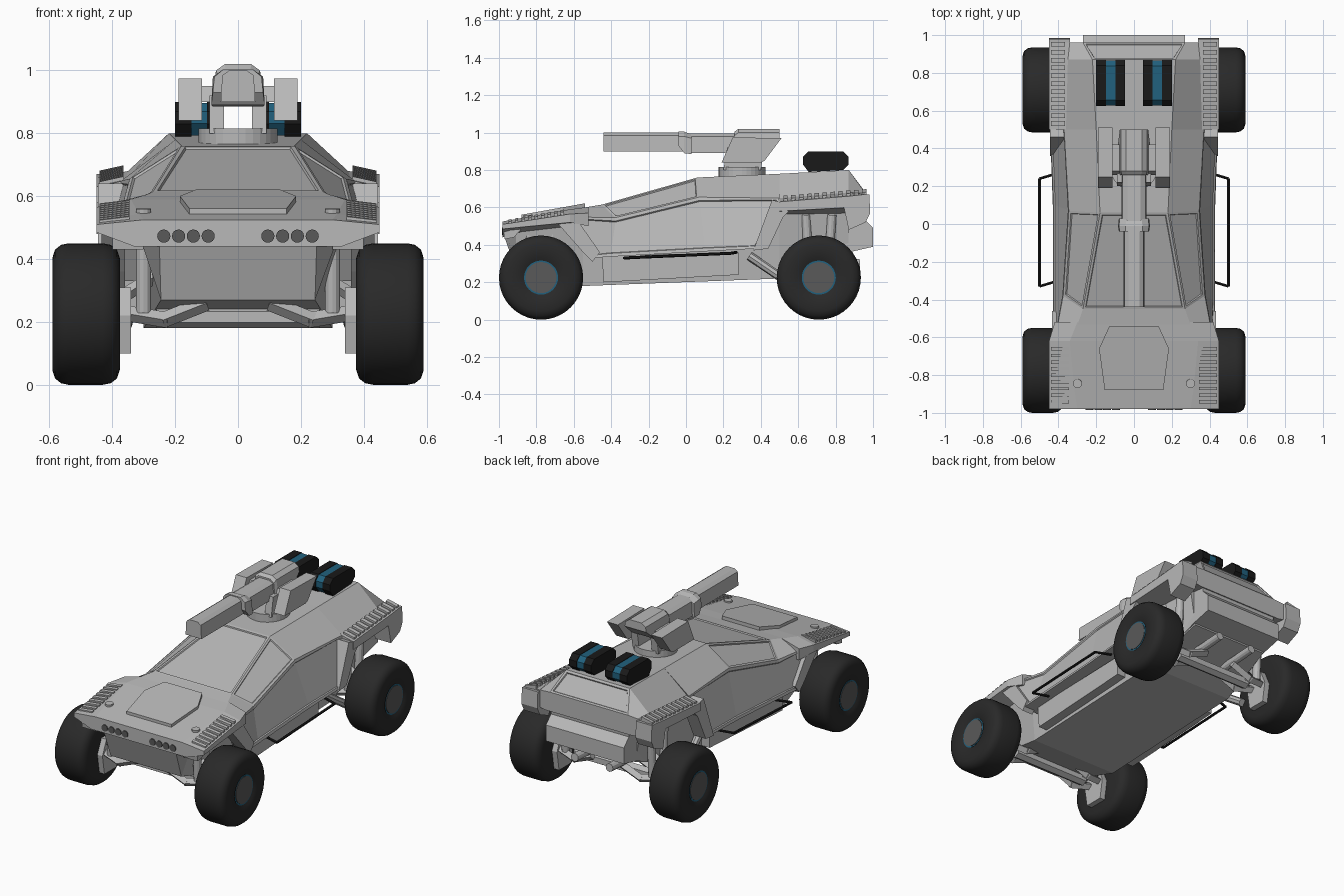
import bpy, bmesh, math
from mathutils import Vector, Matrix

cube = bpy.data.objects.get("Cube")
if cube:
    bpy.data.objects.remove(cube, do_unlink=True)


def material(name, r, g, b):
    m = bpy.data.materials.new(name)
    m.use_nodes = True
    m.diffuse_color = (r, g, b, 1)
    m.node_tree.nodes["Principled BSDF"].inputs["Base Color"].default_value = (r, g, b, 1)
    return m


GREY = material("armour grey", .48, .48, .48)
TYRE = material("tyre black", .022, .022, .022)
DARK = material("lamp grey", .1, .1, .1)
BLUE = material("trim blue", .015, .12, .21)
BLACK = material("pack black", .01, .01, .01)


def finish(name, bm, mat, mirror=False):
    bmesh.ops.recalc_face_normals(bm, faces=bm.faces)
    me = bpy.data.meshes.new(name)
    bm.to_mesh(me)
    bm.free()
    me.materials.append(mat)
    ob = bpy.data.objects.new(name, me)
    bpy.context.collection.objects.link(ob)
    if mirror:
        ob.modifiers.new("mirror", "MIRROR").use_mirror_merge = False
    return ob


def bridge(bm, rings):
    """Skin rings of points and cap both ends."""
    rows = [[bm.verts.new(p) for p in r] for r in rings]
    n = len(rows[0])
    for a, b in zip(rows, rows[1:]):
        for j in range(n):
            k = (j + 1) % n
            bm.faces.new((a[j], a[k], b[k], b[j]))
    bm.faces.new(rows[0])
    bm.faces.new(rows[-1])


def loft(name, sections, mat=GREY, groups=()):
    """Symmetric skin over half sections; each group of (row, edge) faces becomes a recessed panel."""
    bm = bmesh.new()
    bridge(bm, [s + [(-x, y, z) for x, y, z in reversed(s)] for s in sections])
    bmesh.ops.recalc_face_normals(bm, faces=bm.faces)
    bm.faces.ensure_lookup_table()
    n = 2 * len(sections[0])
    picked = [[bm.faces[i * n + j] for i, j in g] for g in groups]
    for faces in picked:
        bmesh.ops.inset_region(bm, faces=faces, thickness=.018, depth=0)
        bmesh.ops.inset_region(bm, faces=faces, thickness=.005, depth=-.007)
    return finish(name, bm, mat)


def at(y, *pts):
    return [(x, y, z) for x, z in pts]


def prism(name, profile, x0, x1, mat=GREY, mirror=True):
    """Side profile (y, z) extruded across x."""
    bm = bmesh.new()
    bridge(bm, [[(x, y, z) for y, z in profile] for x in (x0, x1)])
    return finish(name, bm, mat, mirror)


def plate(name, outline, height, low, high, mirror=False):
    """Plan outline (x, y) thickened along a sloping height rule."""
    bm = bmesh.new()
    bridge(bm, [[(x, y, height(x, y) + d) for x, y in outline] for d in (low, high)])
    return finish(name, bm, GREY, mirror)


def tube(name, p, q, r, sides=12, mat=GREY, mirror=True):
    p, q = Vector(p), Vector(q)
    rot = (q - p).to_track_quat("Z", "Y").to_matrix().to_4x4()
    bm = bmesh.new()
    bmesh.ops.create_cone(bm, cap_ends=True, segments=sides, radius1=r, radius2=r,
                          depth=(q - p).length, matrix=Matrix.Translation((p + q) / 2) @ rot)
    return finish(name, bm, mat, mirror)


# Lower hull, side skirts and tail
loft("lower_hull", [
    at(-.97, (.33, .50), (.25, .44)), at(-.91, (.33, .52), (.245, .27)),
    at(-.55, (.33, .55), (.30, .18)), at(.5, (.33, .6), (.30, .22)),
    at(.87, (.3, .6), (.26, .35))])
prism("side_skirt", [(-.45, .34), (.28, .36), (.28, .24), (-.44, .2)], .28, .36)
prism("tail_block", [(.8, .66), (.96, .66), (.95, .54), (1, .49), (1, .39), (.87, .36), (.7, .3)],
      -.27, .27, mirror=False)

# Hood with front fenders
loft("hood", [
    at(-.98, (.30, .525), (.45, .51), (.45, .485), (.33, .44)),
    at(-.88, (.315, .543), (.45, .525), (.45, .495), (.33, .47)),
    at(-.62, (.34, .59), (.45, .565), (.45, .52), (.33, .5)),
    at(-.52, (.3, .603), (.42, .57), (.42, .5), (.33, .5))])


def hood_z(x, y):
    return .525 + .18 * (y + .98) - .12 * max(abs(x) - .3, 0)


def shelf_z(x, y):
    return .65 + .08 * (y - .5) - .22 * (x - .36)


right = [(.13, -.54), (.185, -.66), (.155, -.88)]
plate("hood_panel", right + [(-x, y) for x, y in reversed(right)], hood_z, -.01, .018)

# Cabin with recessed windscreen, side windows and doors
loft("cabin", [
    [(.34, -.65, .582), (.42, -.62, .55), (.43, -.5, .33), (.3, -.5, .33)],
    [(.27, -.45, .615), (.375, -.38, .545), (.43, -.4, .337), (.3, -.4, .337)],
    [(.18, .06, .76), (.345, .07, .655), (.43, .1, .365), (.3, .1, .365)],
    [(.2, .5, .78), (.37, .5, .65), (.44, .38, .38), (.3, .38, .38)]],
    groups=[[(1, 7)], [(1, 0)], [(1, 6)],
            [(i, 1) for i in range(3)], [(i, 5) for i in range(3)]])

# Rear deck with fender shelves
loft("rear_deck", [
    at(.5, (.20, .78), (.36, .65), (.45, .63), (.45, .58), (.3, .56)),
    at(.87, (.22, .80), (.35, .68), (.45, .66), (.45, .60), (.3, .57)),
    at(.96, (.27, .68), (.34, .675), (.45, .67), (.45, .59), (.3, .56))],
    groups=[[(1, 9)]])
prism("rear_fender_tail", [(.84, .62), (.87, .66), (.98, .67), (.985, .57), (.96, .52), (.87, .48)], .34, .45)
prism("rear_arch_strut", [(.46, .64), (.58, .61), (.52, .55), (.44, .38), (.36, .37)], .36, .445)
prism("front_arch_strut", [(-.7, .53), (-.6, .56), (-.46, .36), (-.5, .31), (-.55, .36)], .36, .435)
prism("front_fender_tip", [(-.98, .5), (-.97, .43), (-.92, .44), (-.84, .53)], .3, .40)

# Fender louvres
for i in range(9):
    y = -.95 + i * .035
    plate("front_louvre", [(.345, y), (.44, y), (.44, y + .018), (.345, y + .018)], hood_z, -.01, .01, True)
for i in range(11):
    y = .52 + i * .042
    plate("rear_louvre", [(.365, y), (.44, y), (.44, y + .024), (.365, y + .024)], shelf_z, -.01, .012, True)

# Headlamps
for i in range(4):
    x = .095 + i * .047
    tube("headlamp", (x, -.95, .473), (x, -.985, .473), .021, 16, DARK)

# Side step rails
rail = [(.4, -.30, .33), (.5, -.33, .33), (.5, .24, .355), (.4, .27, .36)]
for a, b in zip(rail, rail[1:]):
    tube("step_rail", a, b, .008, 6, BLACK)

# Wheels
tyre_profile = [(.375, .08), (.375, .175), (.385, .205), (.405, .22), (.43, .225), (.54, .225),
                (.563, .22), (.582, .205), (.59, .18), (.59, .10), (.58, .088)]
for label, y in (("front", -.775), ("rear", .71)):
    bm = bmesh.new()
    steps = [2 * math.pi * i / 40 for i in range(40)]
    bridge(bm, [[(x, y + r * math.cos(t), .225 + r * math.sin(t)) for t in steps]
                for x, r in tyre_profile])
    tyre = finish(label + "_tyre", bm, TYRE, True)
    for p in tyre.data.polygons:
        p.use_smooth = True
    tyre.data.set_sharp_from_angle(angle=math.radians(40))
    tube(label + "_hub_ring", (.5, y, .225), (.583, y, .225), .091, 32, BLUE)
    tube(label + "_hub_cap", (.5, y, .225), (.586, y, .225), .083, 32, DARK)

    # Suspension for this axle
    prism(label + "_knuckle", [(y - .06, .1), (y + .06, .1), (y + .08, .22), (y + .04, .31),
                               (y - .04, .31), (y - .08, .22)], .34, .39)
    for d in (-.07, .07):
        tube(label + "_lower_arm", (.1, y + d, .26), (.24, y + d, .205), .025, 4)
        tube(label + "_lower_arm_end", (.22, y + d, .205), (.37, y + d * .5, .23), .025, 4)
        tube(label + "_strut", (.3, y + d, .56), (.3, y + d * .7, .23), .024)
    tube(label + "_upper_arm", (.24, y, .36), (.37, y, .28), .022, 4)
    tube(label + "_cross_beam", (-.26, y, .215), (.26, y, .215), .035, 6, mirror=False)
tube("trailing_arm", (.33, .34, .34), (.36, .56, .19), .024, 8)
tube("exhaust_pipe", (.12, .6, .28), (.12, .93, .3), .025)

# Turret ring, supports and side shields
tube("turret_ring", (0, .3, .74), (0, .3, .815), .125, 32, mirror=False)
prism("turret_support", [(.2, .8), (.4, .8), (.42, .92), (.22, .92)], .045, .09)
prism("turret_arm", [(.26, .9), (.4, .9), (.42, .95), (.28, .95)], .06, .13)
prism("turret_shield", [(.19, .84), (.4, .84), (.42, .85), (.51, .97), (.25, .975)], .115, .19)

# Gun
loft("gun_barrel", [at(y, (.028, 1), (.05, .985), (.055, .9)) for y in (-.44, 0)])
loft("gun_collar", [at(-.04, (.045, 1.005), (.075, .98), (.08, .93)),
                    at(-.01, (.045, 1.005), (.08, .98), (.085, .89)),
                    at(.03, (.04, .99), (.075, .97), (.08, .885))])
loft("gun_rails", [at(y, (.035, .995), (.06, .98), (.065, .89)) for y in (0, .32)])
loft("gun_breech", [at(.26, (.04, 1.005), (.065, .985), (.075, .9)),
                    at(.28, (.042, 1.02), (.07, 1), (.085, .9)),
                    at(.42, (.042, 1.02), (.07, 1), (.085, .9)),
                    at(.5, (.042, 1.02), (.07, 1), (.075, .97))])

# Stowage packs
pack = [(.625, .83), (.625, .87), (.655, .9), (.84, .9), (.87, .87), (.87, .83), (.84, .8), (.655, .79)]
for x in (.047, .148):
    prism("pack_shell", pack, x, x + .052, BLACK)
prism("pack_band", [(.747 + (y - .747) * .97, .847 + (z - .847) * .94) for y, z in pack], .09, .155, BLUE)
